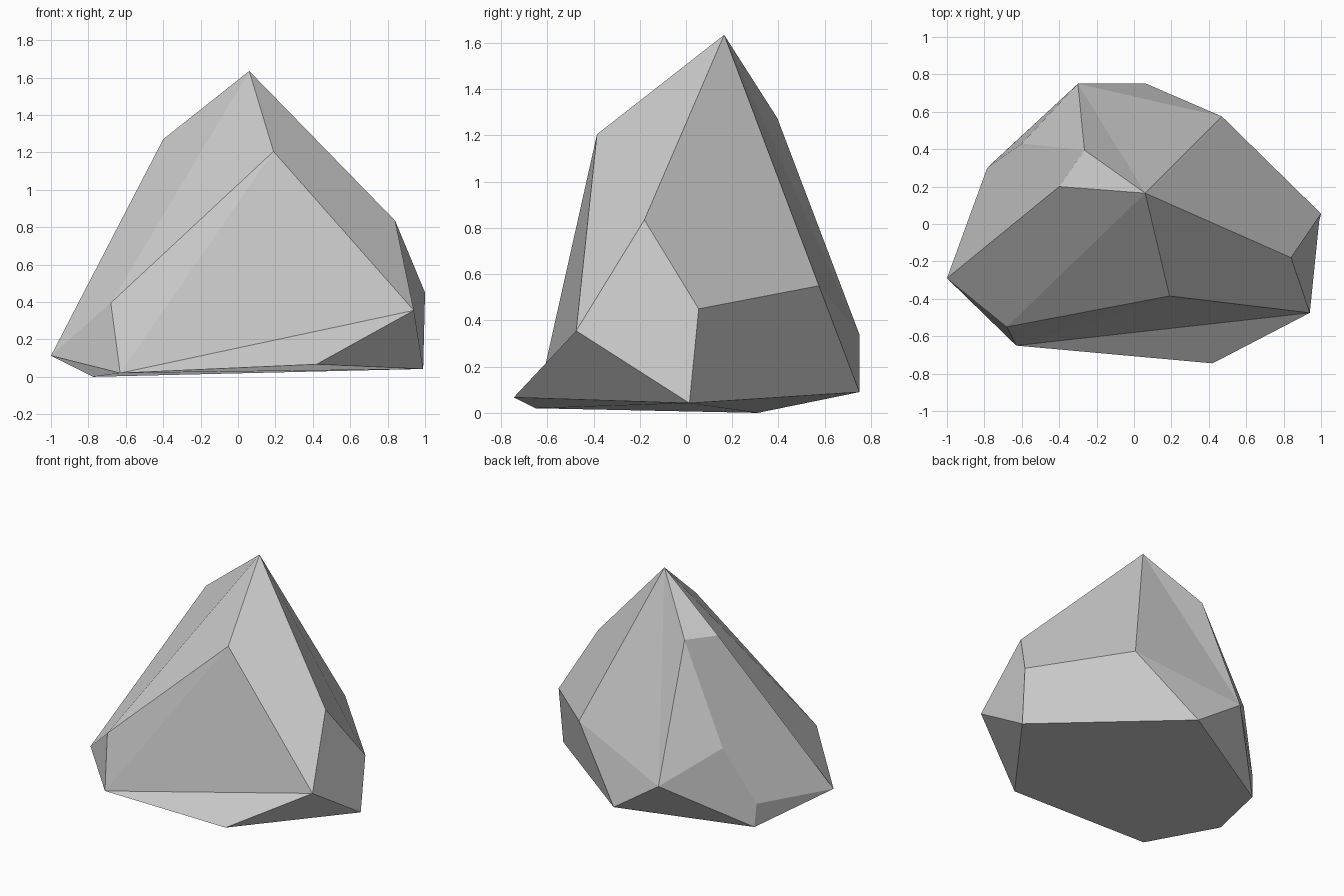
import bpy, bmesh

if "Cube" in bpy.data.objects:
    bpy.data.objects.remove(bpy.data.objects["Cube"])

# Corner points of the faceted rock, from the peak down to the foot
P = dict(
    A=(.06, .165, 1.635), B=(.19, -.385, 1.205), C=(-.40, .20, 1.27), D=(-.265, .395, 1.275),
    E=(.84, -.18, .835), F=(.94, -.475, .355), G=(1, .055, .45), H=(.99, .015, .042),
    I=(.42, -.745, .067), J=(-.63, -.65, .02), K=(-.68, -.55, .395), L=(-1, -.29, .113),
    M=(-.775, .31, 0), N=(.47, .575, .55), O=(.065, .75, .09), Q=(-.60, .43, .58),
    R=(-.785, .30, .17), S=(-.30, .75, .34))

# Facets, grouped by side
front = "BKJ BJF JIF".split()
right = "ABFE EFHG FIH".split()
back = "AEGN GHON ADS ASN SON DSQ SOM".split()
left = "ACD CDQRL SQRM LRM ACLK AKB KLJ".split()
base = ["IJLMOH"]

# Build the rock as one closed flat-shaded mesh
bm = bmesh.new()
v = {k: bm.verts.new(co) for k, co in P.items()}
for f in front + right + back + left + base:
    bm.faces.new([v[c] for c in f])
bmesh.ops.recalc_face_normals(bm, faces=bm.faces)
me = bpy.data.meshes.new("rock")
bm.to_mesh(me)
bm.free()
bpy.context.collection.objects.link(bpy.data.objects.new("rock", me))
